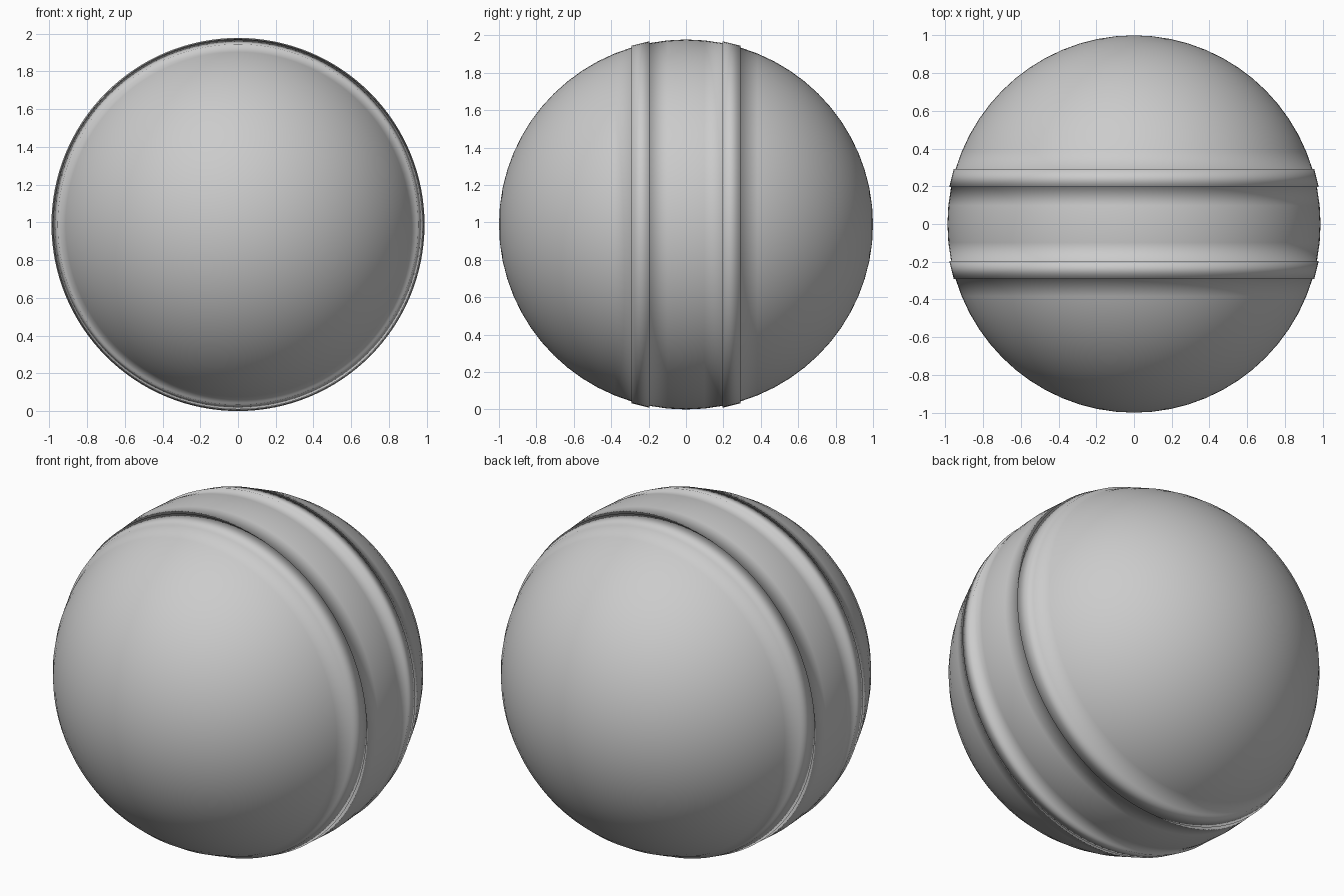
import bpy, bmesh
from math import sin, cos, pi
from mathutils import Vector

if "Cube" in bpy.data.objects:
    bpy.data.objects.remove(bpy.data.objects["Cube"])

RINGS, SEGMENTS = 32, 128
R = 0.989            # equator radius; the poles reach 1.0 along y
RAISE = 0.999        # radius of the two raised bands


def ring(k, radius):
    # profile point on ring k, measured from the equator
    a = k * pi / RINGS
    return Vector((radius * cos(a), sin(a), 0))


# Half profile from equator to pole, with a raised band between rings 2 and 3
half = [ring(1, R), ring(2, R), ring(2, RAISE), ring(3, RAISE)]
half += [ring(k, R) for k in range(3, RINGS // 2)] + [Vector((0, 1, 0))]
profile = [Vector((p.x, -p.y, 0)) for p in reversed(half)] + [ring(0, R)] + half

# Revolve the profile around the y axis
bm = bmesh.new()
verts = [bm.verts.new(p) for p in profile]
edges = [bm.edges.new(pair) for pair in zip(verts, verts[1:])]
bmesh.ops.spin(bm, geom=verts + edges, cent=(0, 0, 0), axis=(0, 1, 0),
               angle=2 * pi, steps=SEGMENTS)
bmesh.ops.remove_doubles(bm, verts=bm.verts, dist=0.0001)
bmesh.ops.recalc_face_normals(bm, faces=bm.faces)
for f in bm.faces:
    f.smooth = True

mesh = bpy.data.meshes.new("banded_ball")
bm.to_mesh(mesh)
bm.free()
ball = bpy.data.objects.new("banded_ball", mesh)
ball.location.z = R
bpy.context.collection.objects.link(ball)
